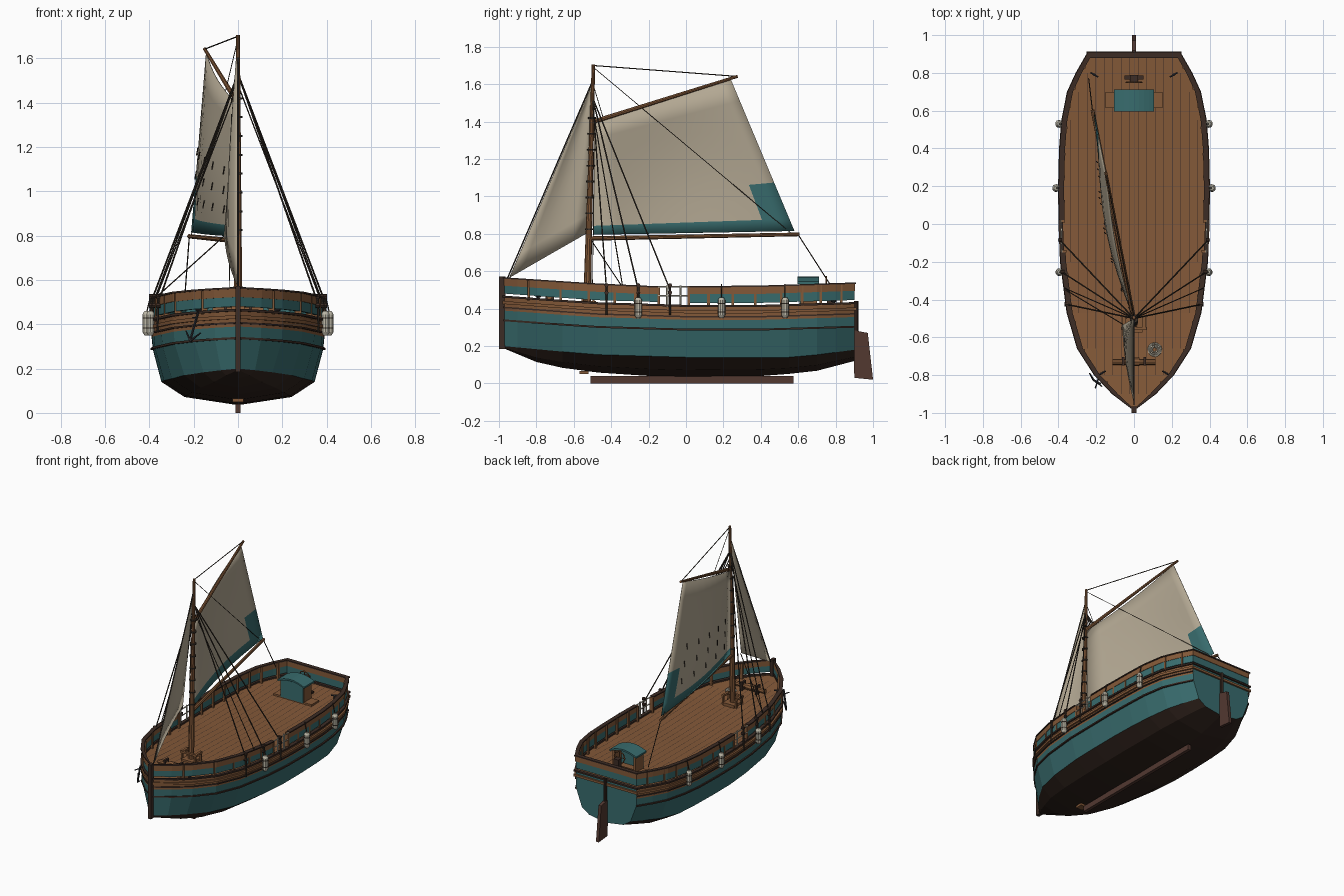
import bpy, bmesh, math
from mathutils import Vector, Matrix

if "Cube" in bpy.data.objects:
    bpy.data.objects.remove(bpy.data.objects["Cube"])

def mat(name, c):
    m = bpy.data.materials.new(name)
    m.diffuse_color = (*c, 1)
    m.use_nodes = True
    m.node_tree.nodes["Principled BSDF"].inputs["Base Color"].default_value = m.diffuse_color
    return m
TEAL = mat("teal_paint", (.04, .15, .155)); WOOD = mat("wood", (.23, .10, .04))
DARK = mat("dark_trim", (.045, .025, .018)); BOTTOM = mat("bottom_paint", (.03, .017, .012))
SAIL = mat("canvas", (.45, .39, .29)); ROPE = mat("rope", (.04, .03, .022))
RUD = mat("rudder_wood", (.085, .04, .03)); PALE = mat("pale", (.5, .47, .38)); IRON = mat("iron", (.03, .03, .035))

def add(name, bm, *mats, mirror=False):
    bmesh.ops.recalc_face_normals(bm, faces=bm.faces)
    me = bpy.data.meshes.new(name)
    bm.to_mesh(me); bm.free()
    for m in mats: me.materials.append(m)
    ob = bpy.data.objects.new(name, me)
    bpy.context.collection.objects.link(ob)
    if mirror: ob.modifiers.new("mirror", 'MIRROR')
    return ob

def rods(name, items, m, seg=6, mirror=False):
    bm = bmesh.new()
    for a, b, r1, r2 in items:
        a, b = Vector(a), Vector(b)
        M = Matrix.Translation((a + b) / 2) @ Vector((0, 0, 1)).rotation_difference(b - a).to_matrix().to_4x4()
        bmesh.ops.create_cone(bm, cap_ends=True, segments=seg, radius1=r1, radius2=r2, depth=(b - a).length, matrix=M)
    return add(name, bm, m, mirror=mirror)

def boxes(name, items, m, mirror=False):
    bm = bmesh.new()
    for lo, hi in items:
        lo, hi = Vector(lo), Vector(hi)
        bmesh.ops.create_cube(bm, size=1, matrix=Matrix.Translation((lo + hi) / 2) @ Matrix.Diagonal((*(hi - lo), 1)))
    return add(name, bm, m, mirror=mirror)

def curve(*pts):
    def f(y):
        for (a, p), (b, q) in zip(pts, pts[1:]):
            if y <= b: return p + (q - p) * max(0, (y - a) / (b - a))
        return pts[-1][1]
    return f

# hull lines along the length
beam = curve((-.98, 0), (-.9, .105), (-.8, .2), (-.66, .29), (-.47, .345), (-.2, .38), (0, .388),
             (.2, .39), (.4, .385), (.55, .373), (.7, .343), (.8, .297), (.9, .24))
base = curve((-.98, .19), (-.8, .115), (-.6, .07), (-.3, .043), (0, .035), (.4, .04), (.67, .06), (.9, .12))
chine = curve((-.98, .2), (-.5, .155), (0, .14), (.6, .14), (.9, .18))
fill = curve((-.98, .7), (-.6, .86), (0, .89), (.6, .88), (.9, .8))
top = curve((-.98, .465), (-.5, .43), (0, .415), (.4, .415), (.9, .43))
sheer = curve((-.98, .568), (-.5, .536), (-.2, .522), (.35, .522), (.9, .54))
YS = [-.98, -.9, -.8, -.66, -.47, -.2, 0, .2, .4, .55, .7, .8, .9]

# hull shell with dark bottom, teal sides, wood upper strakes and transom
bm = bmesh.new()
rows = []
for y in YS:
    b, z0, z2, z5, f = beam(y), base(y), chine(y), top(y), fill(y)
    prof = [(0, z0), (b * f * .7, z0 + (z2 - z0) * .35), (b * f, z2), (b * .985, z5 - .13), (b, z5 - .075), (b, z5)]
    rows.append([bm.verts.new((x, y, z)) for x, z in prof])
for r, s in zip(rows, rows[1:]):
    for i in range(5):
        bm.faces.new((r[i], s[i], s[i + 1], r[i + 1])).material_index = (0, 0, 1, 1, 2)[i]
end = rows[-1]
bm.faces.new(end + [bm.verts.new((0, .9, top(.9)))]).material_index = 1
bmesh.ops.remove_doubles(bm, verts=bm.verts, dist=.0005)
add("hull", bm, BOTTOM, TEAL, WOOD, mirror=True)

# deck and plank seams
bm = bmesh.new()
rows = [[bm.verts.new((s * beam(y), y, top(y) - .01)) for s in (-1, 1)] for y in YS]
for r, s in zip(rows, rows[1:]):
    bm.faces.new((r[0], r[1], s[1], s[0]))
bmesh.ops.remove_doubles(bm, verts=bm.verts, dist=.0005)
add("deck", bm, WOOD)
bm = bmesh.new()
for k in range(8):
    x = .02 + k * .045
    ys = [y for y in YS if beam(y) > x + .02]
    for a, b in zip(ys, ys[1:]):
        bm.faces.new([bm.verts.new((x + d, y, top(y) - .0085)) for y, d in ((a, 0), (a, .003), (b, .003), (b, 0))])
add("deck_seams", bm, DARK, mirror=True)

def band(name, ys, inn, out, lo, hi, m, stern=True):
    """Rectangular strip following the hull side, mirrored, closed across the stern."""
    bm = bmesh.new()
    R = []
    for y in ys:
        b = beam(y)
        R.append([bm.verts.new((max(0, b + o), y, z)) for o, z in
                  ((-inn, lo(y)), (out, lo(y)), (out, hi(y)), (-inn, hi(y)))])
    for r, s in zip(R, R[1:]):
        for i in range(4):
            bm.faces.new((r[i], s[i], s[(i + 1) % 4], r[(i + 1) % 4]))
    for r in (R[0], R[-1]): bm.faces.new(r)
    if stern and ys[-1] == .9:
        M = Matrix.Translation((beam(.9) / 2 + out / 2, .9 + (out - inn) / 2, (lo(.9) + hi(.9)) / 2))
        bmesh.ops.create_cube(bm, size=1, matrix=M @ Matrix.Diagonal((beam(.9) + out, inn + out, hi(.9) - lo(.9), 1)))
    return add(name, bm, m, mirror=True)

# bulwarks, interrupted by the gangways
front, back = [y for y in YS if y < -.16] + [-.15], [.02] + [y for y in YS if y > .1]
for tag, ys in (("fore", front), ("aft", back)):
    band(tag + "_bulwark_panel", ys, .013, 0, lambda y: top(y) + .016, lambda y: sheer(y) - .045, TEAL)
    band(tag + "_bulwark_plank", ys, .014, .003, lambda y: sheer(y) - .045, lambda y: sheer(y) - .008, WOOD)
    band(tag + "_rail_cap", ys, .02, .009, lambda y: sheer(y) - .008, sheer, DARK)
boxes("bulwark_posts", [((beam(y) - .024, y - .007, top(y) - .01), (beam(y) + .003, y + .007, sheer(y) - .004))
      for y in (-.84, -.67, -.52, -.38, -.27, -.145, .015, .12, .25, .37, .51, .62, .72, .83)], WOOD, True)
rods("gangway_rails", [((.383, -.15, z), (.387, .02, z), .004, .004) for z in (.47, .516)] +
     [((.384, y, .41), (.384, y, .525), .006, .006) for y in (-.1, -.03)], PALE, 6, True)

# wales and rubbing strakes
for name, d, h, out, m in (("covering_board", -.006, .011, .012, DARK), ("upper_wale", -.04, .016, .012, WOOD),
                           ("middle_wale", -.062, .008, .008, DARK), ("lower_wale", -.132, .01, .005, DARK)):
    band(name, YS, .012, out, lambda y, d=d: top(y) + d, lambda y, d=d, h=h: top(y) + d + h, m, stern=d > -.05)

# stem, keel, rudder, thruster tube
boxes("stem", [((-.012, -1, .185), (.012, -.965, .572))], DARK)
boxes("keel", [((-.012, -.51, 0), (.012, .575, .04))], RUD)
boxes("thruster_block", [((-.025, -.57, .05), (.025, -.52, .066))], WOOD)
bm = bmesh.new()
f = bm.faces.new([bm.verts.new((-.011, y, z)) for y, z in ((.9, .03), (1, .02), (.972, .27), (.895, .285))])
g = bmesh.ops.extrude_face_region(bm, geom=[f])
bmesh.ops.translate(bm, vec=(.022, 0, 0), verts=[v for v in g['geom'] if isinstance(v, bmesh.types.BMVert)])
add("rudder", bm, RUD)
rods("rudder_stock", [((0, .91, .26), (0, .91, .44), .011, .011)], DARK, 8)

# mast, spars and mast hoops
rods("mast", [((0, -.53, .4), (0, -.495, 1.705), .021, .009)], WOOD, 10)
rods("boom", [((0, -.51, .775), (-.22, .605, .797), .012, .01)], WOOD, 8)
rods("gaff", [((0, -.51, 1.395), (-.15, .275, 1.642), .012, .008)], WOOD, 8)
rods("mast_hoops", [((0, -.53 + .027 * (z - .4), z), (0, -.53 + .027 * (z - .4), z + .009), .022, .022)
     for z in [.82 + .085 * i for i in range(8)]], ROPE, 10)

# sails: bilinear sheets with a belly to port
def sail(name, corners, us, vs, belly, teal):
    a, b, c, d = map(Vector, corners)
    bm = bmesh.new()
    def at(u, v):
        p = a.lerp(b, u).lerp(d.lerp(c, u), v)
        p.x -= belly * math.sin(math.pi * u) * (.45 + .55 * math.sin(math.pi * v)) * (1 - .3 * v)
        return p
    V = [[bm.verts.new(at(u, v)) for u in us] for v in vs]
    for j in range(len(vs) - 1):
        for i in range(len(us) - 1):
            fc = bm.faces.new((V[j][i], V[j][i + 1], V[j + 1][i + 1], V[j + 1][i]))
            fc.material_index = int(teal(us[i], vs[j]))
            fc.smooth = True
    bmesh.ops.remove_doubles(bm, verts=bm.verts, dist=.0005)
    ob = add(name, bm, SAIL, TEAL)
    s = ob.modifiers.new("cloth", 'SOLIDIFY'); s.thickness = .003; s.offset = 0
    return at
at = sail("mainsail", [(-.005, -.495, .795), (-.21, .58, .815), (-.143, .24, 1.625), (-.005, -.49, 1.39)],
          [i / 7 * .86 for i in range(8)] + [.93, 1], [0, .08, .2, .32, .45, .6, .72, .86, 1], .065,
          lambda u, v: v < .07 or (u > .85 and v < .31))
sail("jib", [(0, -.945, .565), (-.062, -.535, .8), (0, -.502, 1.6), (0, -.502, 1.6)],
     [i / 6 for i in range(7)], [i / 8 for i in range(9)], .025, lambda u, v: False)
reef = []
for v in (.22, .36, .5):
    for u in (.15, .32, .49, .66, .82):
        p = at(u, v)
        reef.append((p + Vector((-.006, 0, .0)), p + Vector((-.012, .006, -.035)), .003, .003))
rods("reef_points", reef, ROPE, 5)

# standing and running rigging
ends = [(-.49, .62), (-.425, .5), (-.255, .5), (-.085, .5)][1:]
sh = [((0, -.5, 1.53), (beam(y) + .008, y, .5), .004, .004) for y, z in ends]
sh.append(((0, -.5, 1.48), (beam(-.34) + .005, -.34, .525), .003, .003))
sh += [((beam(y) + .012, y, .365), (beam(y) + .01, y, .52), .006, .006) for y, z in ends]
rods("shrouds", sh, ROPE, 6, True)
rods("deadeyes", [((beam(y) - .004, y, z), (beam(y) + .016, y, z), .011, .011) for y, _ in ends for z in (.485, .525)], DARK, 8, True)
t = .003
rods("running_rigging", [((0, -.502, 1.61), (0, -.955, .56), .004, .004), ((0, -.495, 1.7), (-.15, .27, 1.642), t, t),
     ((0, -.495, 1.69), (-.21, .56, .805), .002, .002), ((-.22, .6, .795), (-.24, .77, .53), t, t),
     ((-.06, -.53, .8), (-.36, -.35, .53), t, t), ((-.03, -.49, 1.35), (-.04, -.5, .5), .002, .002),
     ((-.03, -.44, 1.41), (0, -.497, 1.6), .002, .002)], ROPE, 5)

# fenders hanging outside the rail
fen, ties = [], []
for y in (-.255, .19, .53):
    x = beam(y) + .022
    fen += [((x, y, .365), (x, y, .445), .02, .02), ((x, y, .35), (x, y, .365), .011, .02), ((x, y, .445), (x, y, .46), .02, .011)]
    ties += [((x, y, .455), (x - .018, y, .53), .003, .003)] + [((x, y, z), (x, y, z + .006), .021, .021) for z in (.38, .425)]
rods("fenders", fen, PALE, 10, True)
rods("fender_ties", ties, ROPE, 10, True)

# companion hatch with arched roof, set on a low coaming
boxes("hatch_coaming", [((-.15, .615, .41), (.15, .7, .424))], WOOD)
boxes("hatch_frame", [((.075, .615, .41), (.09, .7, .547)), ((0, .69, .41), (.075, .7, .44))], WOOD, True)
boxes("hatch_door", [((-.088, .608, .42), (.088, .618, .55))], TEAL)
bm = bmesh.new()
ring = []
for y in (.595, .712):
    up = [(-.105 + .21 * i / 8, .545 + .026 * math.sin(math.pi * i / 8)) for i in range(9)]
    ring.append([bm.verts.new((x, y, z)) for x, z in up + [(x, z - .012) for x, z in reversed(up)]])
n = len(ring[0])
for i in range(n):
    bm.faces.new((ring[0][i], ring[0][(i + 1) % n], ring[1][(i + 1) % n], ring[1][i]))
for r in ring: bm.faces.new(r)
add("hatch_roof", bm, TEAL)

# steering stand and wheel
boxes("steering_stand", [((-.02, .755, .41), (.02, .79, .53)), ((-.05, .765, .41), (.05, .785, .43))], DARK)
rods("steering_wheel", [((.042 * math.cos(k), .75, .53 + .042 * math.sin(k)), (.042 * math.cos(k + math.pi / 4), .75, .53 + .042 * math.sin(k + math.pi / 4)), .004, .004)
     for k in [i * math.pi / 4 for i in range(8)]] + [((-.042 * math.cos(k), .75, .53 - .042 * math.sin(k)), (.042 * math.cos(k), .75, .53 + .042 * math.sin(k)), .003, .003)
     for k in (0, math.pi / 2)], WOOD, 5)

# mast step with fife rail, windlass, cleats, rope coil, anchor
boxes("fife_rail", [((.045, -.56, .41), (.057, -.548, .49)), ((.045, -.5, .41), (.057, -.488, .49)), ((0, -.56, .475), (.065, -.545, .488)),
                    ((.044, -.56, .475), (.06, -.488, .488)), ((0, -.575, .415), (.045, -.48, .44))], WOOD, True)
rods("windlass", [((-.115, -.73, .465), (.115, -.73, .465), .016, .016), ((-.03, -.73, .465), (.03, -.73, .465), .023, .023)], WOOD, 8)
boxes("windlass_posts", [((.05, -.75, .425), (.064, -.705, .495))], DARK, True)
rods("cleats", [((x - .02, y - s * .012, z + .02), (x + .02, y + s * .012, z + .02), .005, .005) for x, y, z, s in ((.17, -.79, .445, -1), (.21, .79, .42, 1))] +
     [((x, y, z - .01), (x, y, z + .02), .007, .007) for x, y, z in ((.17, -.79, .445), (.21, .79, .42))], IRON, 6, True)
rods("rope_coil", [((.11 + r * math.cos(k), -.665 + r * math.sin(k), .438), (.11 + r * math.cos(k + .5236), -.665 + r * math.sin(k + .5236), .438), .005, .005)
     for r in (.016, .025, .034) for k in [i * .5236 for i in range(12)]], PALE, 5)
rods("anchor", [((-.18, -.845, .455), (-.215, -.825, .33), .006, .006), ((-.215, -.825, .325), (-.17, -.86, .36), .006, .003),
     ((-.215, -.825, .325), (-.235, -.79, .37), .006, .003), ((-.205, -.87, .43), (-.18, -.79, .43), .004, .004)], IRON, 6)
